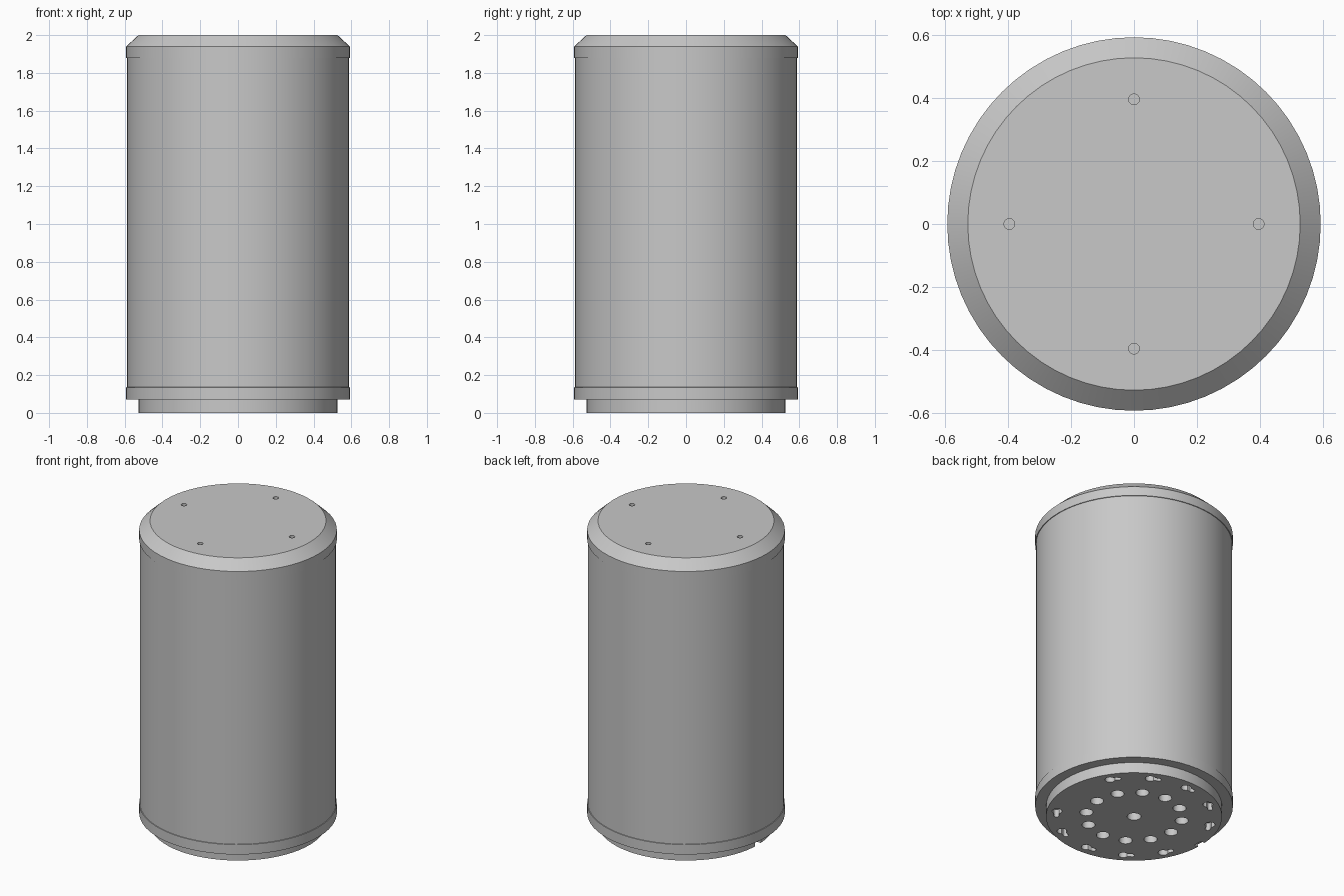
import bpy, bmesh, math
from mathutils import Matrix, Vector

cube = bpy.data.objects.get("Cube")
if cube:
    bpy.data.objects.remove(cube, do_unlink=True)

# One metal colour for everything
metal = bpy.data.materials.new("light grey metal")
metal.use_nodes = True
grey = (0.58, 0.58, 0.58, 1)
metal.diffuse_color = grey
metal.node_tree.nodes["Principled BSDF"].inputs["Base Color"].default_value = grey


def finish(name, bm):
    bmesh.ops.recalc_face_normals(bm, faces=bm.faces)
    mesh = bpy.data.meshes.new(name)
    bm.to_mesh(mesh)
    bm.free()
    mesh.materials.append(metal)
    obj = bpy.data.objects.new(name, mesh)
    bpy.context.collection.objects.link(obj)
    return obj


def lathe(name, profile, segments=64):
    """Closed solid turned about z from (radius, height) points."""
    bm = bmesh.new()
    rings = []
    for r, z in profile:
        rings.append([bm.verts.new((r * math.cos(a), r * math.sin(a), z))
                      for a in (math.tau * i / segments for i in range(segments))])
    for low, high in zip(rings, rings[1:]):
        for i in range(segments):
            j = (i + 1) % segments
            bm.faces.new((low[i], low[j], high[j], high[i]))
    bm.faces.new(rings[0])
    bm.faces.new(rings[-1])
    return finish(name, bm)


def polar(r, degrees, z=0):
    a = math.radians(degrees)
    return Vector((r * math.cos(a), r * math.sin(a), z))


def add_pin(bm, centre, radius, depth, sides=20):
    bmesh.ops.create_cone(bm, cap_ends=True, segments=sides, radius1=radius, radius2=radius,
                          depth=depth, matrix=Matrix.Translation(centre))


def cut(target, cutter):
    mod = target.modifiers.new("cut", "BOOLEAN")
    mod.object, mod.operation, mod.solver = cutter, "DIFFERENCE", "EXACT"
    mod.use_self = True
    bpy.context.view_layer.objects.active = target
    bpy.ops.object.modifier_apply(modifier=mod.name)
    bpy.data.objects.remove(cutter, do_unlink=True)


# Canister body with chamfered top and a barely recessed middle wall
R, WALL, LIP = 0.592, 0.588, 0.527
body = lathe("canister_body", [(LIP - 0.02, 0.07), (R, 0.07), (R, 0.135), (WALL, 0.136),
                               (WALL, 1.879), (R, 1.88), (R, 1.94), (LIP, 2.0)])

# Four small screw holes in the lid
pins = bmesh.new()
for k in range(4):
    add_pin(pins, polar(0.395, 90 * k, 2.0), 0.017, 0.06)
cut(body, finish("lid_cutter", pins))

# Base plate standing below the body
base = lathe("base_plate", [(LIP, 0), (LIP, 0.0705)])

# Centre hole and ring of round holes
pins = bmesh.new()
add_pin(pins, Vector((0, 0, 0)), 0.042, 0.12)
for k in range(12):
    add_pin(pins, polar(0.29, 30 * k), 0.04, 0.1)
# Keyhole slots, mirrored either side of the locating notch
for side in (1, -1):
    for k in range(1, 6):
        start = side * (30 * k + 2)
        add_pin(pins, polar(0.465, start), 0.03, 0.1)
        add_pin(pins, polar(0.465, start + side * 6.5), 0.016, 0.1)
        mid = polar(0.465, start + side * 3.25)
        turn = Matrix.Rotation(math.radians(start + side * 3.25), 4, "Z")
        bmesh.ops.create_cube(pins, size=1, matrix=Matrix.Translation(mid) @ turn
                              @ Matrix.Diagonal((0.03, 0.053, 0.098, 1)))
cut(base, finish("hole_cutter", pins))

# Locating notch in the rim
notch = bmesh.new()
bmesh.ops.create_cube(notch, size=1, matrix=Matrix.Translation((-LIP, 0, 0))
                      @ Matrix.Diagonal((0.06, 0.06, 0.06, 1)))
cut(base, finish("notch_cutter", notch))

# Smooth turned walls, sharp rims
for obj in (body, base):
    bpy.ops.object.select_all(action="DESELECT")
    obj.select_set(True)
    bpy.context.view_layer.objects.active = obj
    bpy.ops.object.shade_smooth_by_angle(angle=math.radians(30))
